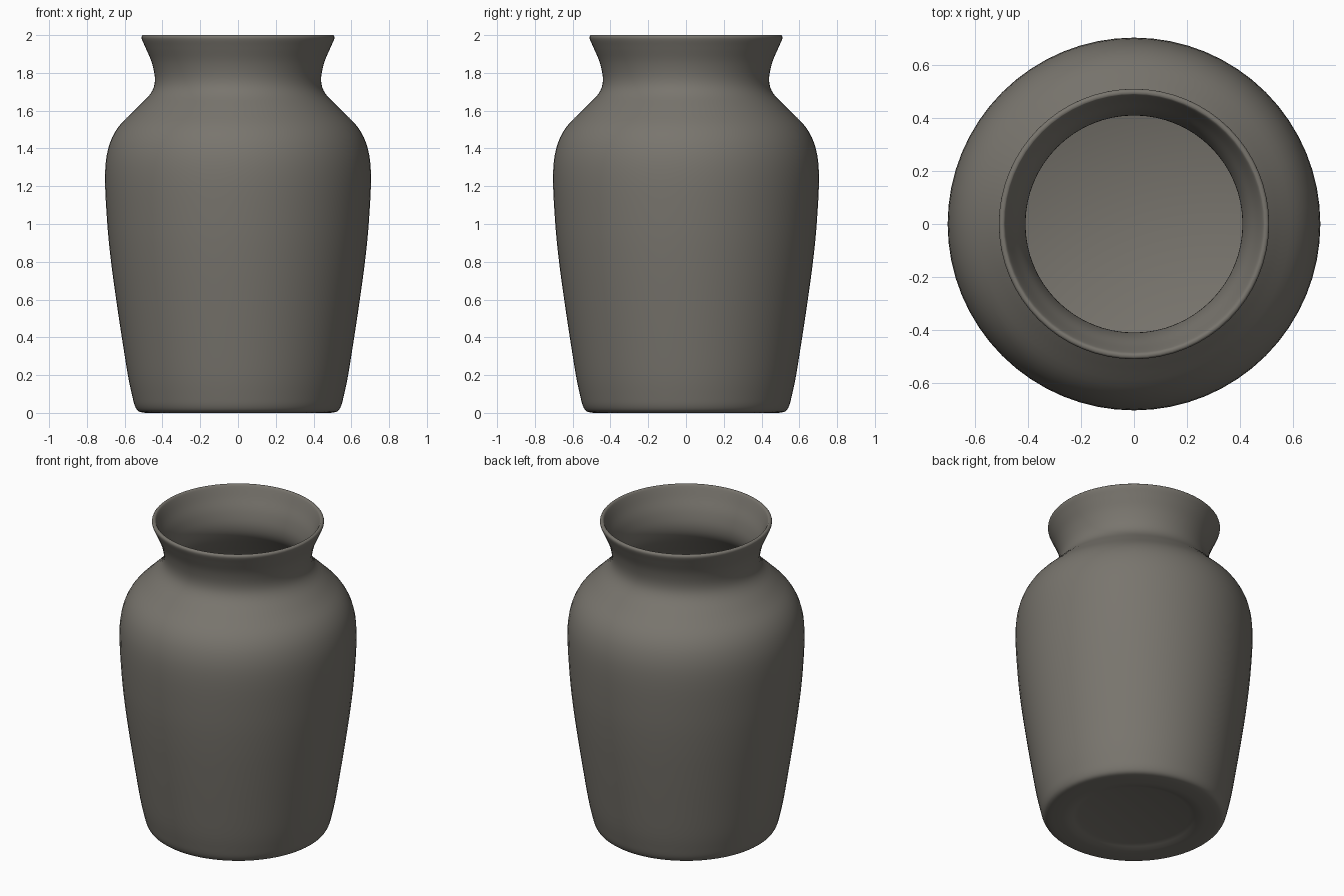
import bpy, bmesh, math
from mathutils import Vector

cube = bpy.data.objects.get("Cube")
if cube:
    bpy.data.objects.remove(cube, do_unlink=True)

SEGMENTS = 64
STEPS = 4

# Glazed clay colour
clay = bpy.data.materials.new("grey_clay")
colour = (0.19, 0.178, 0.155, 1)
clay.diffuse_color = colour
clay.use_nodes = True
clay.node_tree.nodes["Principled BSDF"].inputs["Base Color"].default_value = colour


def smooth_line(points):
    """Catmull-Rom curve through (radius, height) points."""
    pts = [Vector(p) for p in points]
    ext = [2 * pts[0] - pts[1]] + pts + [2 * pts[-1] - pts[-2]]
    line = []
    for a, b, c, d in zip(ext, ext[1:], ext[2:], ext[3:]):
        for i in range(STEPS):
            t = i / STEPS
            line.append(0.5 * (2 * b + (c - a) * t + (2 * a - 5 * b + 4 * c - d) * t**2
                               + (3 * b - a - 3 * c + d) * t**3))
    return line + [pts[-1]]


# Underside with a shallow soft recess
base = [(0, 0.02), (0.33, 0.02), (0.36, 0.012), (0.39, 0.002), (0.42, 0)]
# Outer wall from foot to lip
outer = smooth_line([(0.49, 0), (0.525, 0.008), (0.545, 0.035), (0.56, 0.09), (0.583, 0.2),
                     (0.615, 0.4), (0.645, 0.6), (0.672, 0.8), (0.692, 1.0),
                     (0.704, 1.25), (0.687, 1.4), (0.636, 1.51), (0.54, 1.61),
                     (0.463, 1.69), (0.44, 1.76), (0.455, 1.85), (0.488, 1.93),
                     (0.508, 1.975), (0.51, 1.992), (0.504, 2.0)])
# Inner wall from lip down to the floor
inner = smooth_line([(0.492, 2.0), (0.484, 1.988), (0.46, 1.93), (0.426, 1.85),
                     (0.41, 1.76), (0.433, 1.68), (0.515, 1.59), (0.61, 1.49),
                     (0.657, 1.39), (0.673, 1.25), (0.662, 1.0), (0.615, 0.6),
                     (0.555, 0.2), (0.53, 0.09), (0.49, 0.055)])
profile = [Vector(p) for p in base] + outer + inner + [Vector((0, 0.05))]

# Spin the profile into the vase
bm = bmesh.new()
verts = [bm.verts.new((p.x, 0, p.y)) for p in profile]
edges = [bm.edges.new(pair) for pair in zip(verts, verts[1:])]
bmesh.ops.spin(bm, geom=verts + edges, axis=(0, 0, 1), cent=(0, 0, 0),
               angle=math.tau, steps=SEGMENTS, use_duplicate=False)
bmesh.ops.remove_doubles(bm, verts=bm.verts, dist=0.0005)
bmesh.ops.recalc_face_normals(bm, faces=bm.faces)
mesh = bpy.data.meshes.new("vase")
bm.to_mesh(mesh)
bm.free()
mesh.materials.append(clay)
vase = bpy.data.objects.new("vase", mesh)
bpy.context.collection.objects.link(vase)

# Smooth shading
bpy.context.view_layer.objects.active = vase
vase.select_set(True)
bpy.ops.object.shade_smooth_by_angle(angle=math.radians(60))
